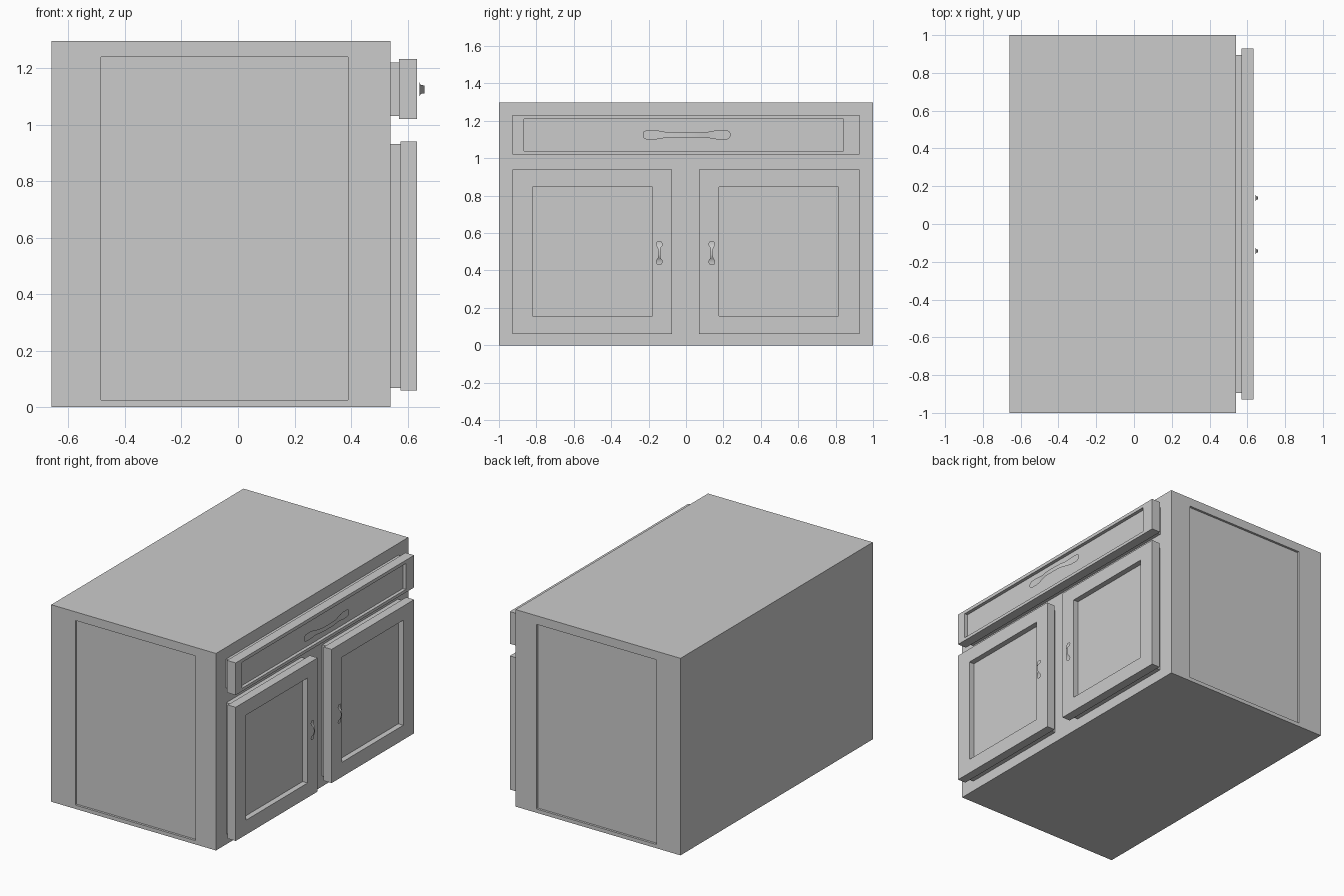
import bpy, bmesh
from mathutils import Vector

if "Cube" in bpy.data.objects:
    bpy.data.objects.remove(bpy.data.objects["Cube"])


def finish(bm, name):
    bmesh.ops.recalc_face_normals(bm, faces=bm.faces)
    me = bpy.data.meshes.new(name)
    bm.to_mesh(me)
    bm.free()
    ob = bpy.data.objects.new(name, me)
    bpy.context.collection.objects.link(ob)
    return ob


def panel_box(name, lo, hi, recesses=()):
    """Box with rectangular recesses: (face normal, inner lo, inner hi, depth)."""
    lo, hi = Vector(lo), Vector(hi)
    bm = bmesh.new()
    bmesh.ops.create_cube(bm, size=1)
    for v in bm.verts:
        v.co = Vector([(lo[i] + hi[i]) / 2 + v.co[i] * (hi[i] - lo[i]) for i in range(3)])
    bm.normal_update()
    for normal, rlo, rhi, depth in recesses:
        n = Vector(normal)
        face = max(bm.faces, key=lambda f: (f.normal.dot(n) > 0.9, f.calc_area()))
        axes = [i for i in range(3) if abs(n[i]) < 0.5]
        mid = face.calc_center_median()
        bmesh.ops.inset_individual(bm, faces=[face], thickness=0.01)
        for v in face.verts:
            for k, i in enumerate(axes):
                v.co[i] = rlo[k] if v.co[i] < mid[i] else rhi[k]
        inner = bmesh.ops.extrude_discrete_faces(bm, faces=[face])["faces"][0]
        bmesh.ops.translate(bm, verts=inner.verts, vec=-n * depth)
    return finish(bm, name)


def ribbon_handle(name, half, centre, along):
    """Thin bowed pull; half profile = (distance, half width, x), mirrored about centre."""
    rows = [(-t, w, x) for t, w, x in half] + [(t, w, x) for t, w, x in reversed(half)]
    side = 3 - along
    bm = bmesh.new()
    prev = None
    for t, w, x in rows:
        pair = []
        for s in (-1, 1):
            co = Vector((x, centre[0], centre[1]))
            co[along] += t
            co[side] += s * w
            pair.append(bm.verts.new(co))
        if prev:
            bm.faces.new((prev[0], prev[1], pair[1], pair[0]))
        prev = pair
    ob = finish(bm, name)
    # faces look outward along +x
    if ob.data.polygons[0].normal.x < 0:
        ob.data.flip_normals()
    ob.data.shade_smooth()


# Cabinet body with a shallow recessed panel on both ends
side = ((-0.485, 0.025), (0.39, 1.24), 0.015)
panel_box("cabinet_body", (-0.66, -1, 0), (0.54, 1, 1.297),
          [((0, -1, 0), *side), ((0, 1, 0), *side)])

# Drawer: backing and framed front
panel_box("drawer_backing", (0.54, -0.895, 1.03), (0.572, 0.895, 1.22))
panel_box("drawer_front", (0.57, -0.928, 1.02), (0.633, 0.928, 1.232),
          [((1, 0, 0), (-0.865, 1.04), (0.842, 1.21), 0.022)])

# Pair of doors: backing and framed front
for label, y0, y1, p0, p1 in (("left", -0.928, -0.075, -0.82, -0.18),
                              ("right", 0.07, 0.928, 0.176, 0.815)):
    panel_box(label + "_door_backing", (0.54, y0 + 0.035, 0.068), (0.577, y1 - 0.035, 0.932))
    panel_box(label + "_door", (0.575, y0, 0.06), (0.633, y1, 0.94),
              [((1, 0, 0), (p0, 0.156), (p1, 0.847), 0.036)])

# Pull handles
drawer_pull = [(0.234, 0.008, 0.643), (0.229, 0.017, 0.643), (0.217, 0.024, 0.643),
               (0.17, 0.025, 0.643), (0.14, 0.021, 0.644), (0.115, 0.016, 0.647),
               (0.075, 0.014, 0.657), (0.03, 0.014, 0.66)]
ribbon_handle("drawer_handle", drawer_pull, (0.003, 1.125), 1)

door_pull = [(0.064, 0.006, 0.642), (0.06, 0.013, 0.642), (0.05, 0.018, 0.642),
             (0.038, 0.016, 0.644), (0.03, 0.009, 0.649), (0.02, 0.007, 0.656),
             (0.008, 0.007, 0.657)]
for label, y in (("left", -0.143), ("right", 0.138)):
    ribbon_handle(label + "_door_handle", door_pull, (y, 0.493), 2)
